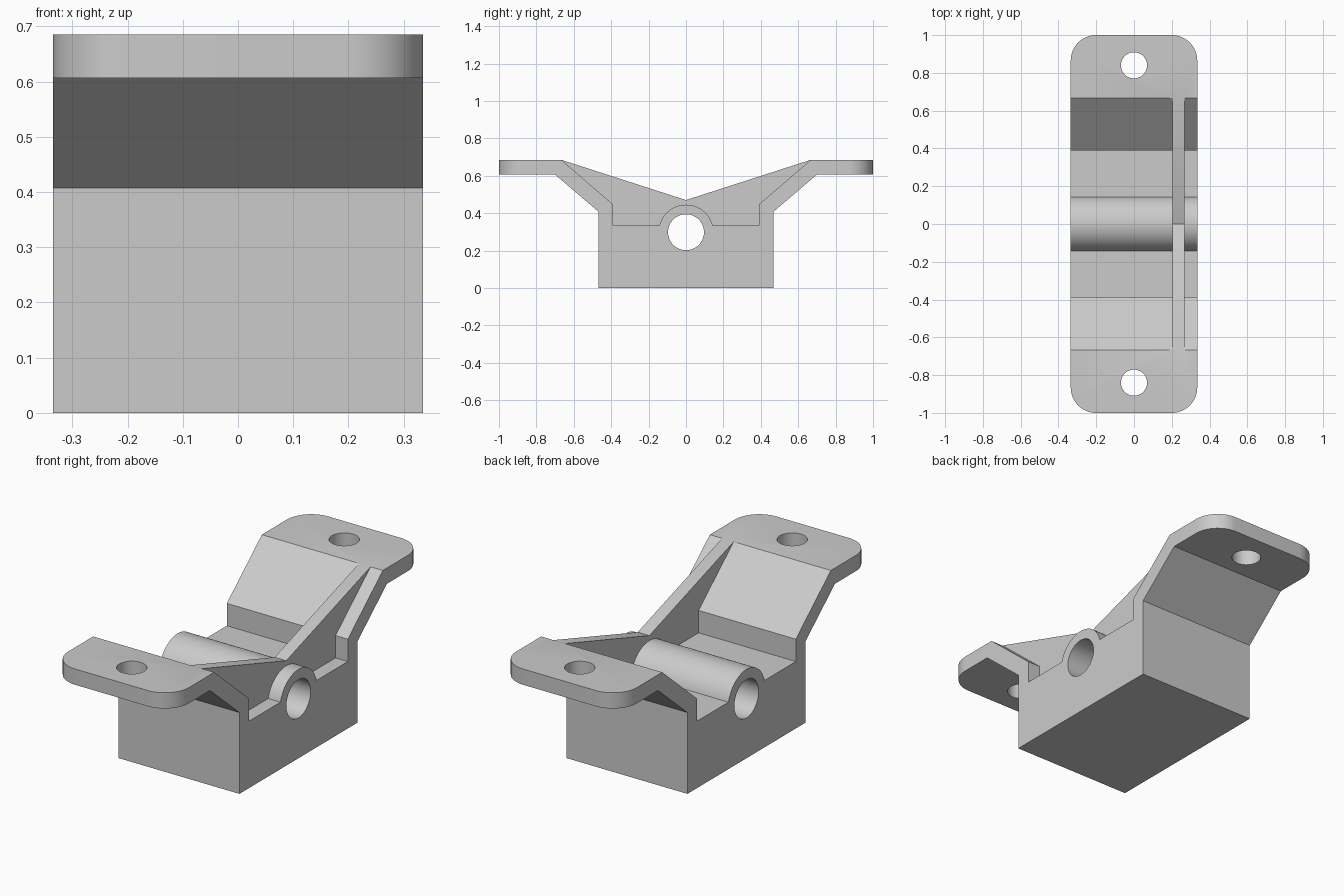
import bpy, bmesh, math

cube = bpy.data.objects.get("Cube")
if cube:
    bpy.data.objects.remove(cube, do_unlink=True)

HALF_WIDTH = 0.335
BORE_Z = 0.298

grey = bpy.data.materials.new("light_grey")
grey.use_nodes = True
colour = (0.6, 0.6, 0.6, 1)
grey.diffuse_color = colour
grey.node_tree.nodes["Principled BSDF"].inputs["Base Color"].default_value = colour


def make_object(name, bm):
    bmesh.ops.recalc_face_normals(bm, faces=bm.faces)
    mesh = bpy.data.meshes.new(name)
    bm.to_mesh(mesh)
    bm.free()
    mesh.materials.append(grey)
    obj = bpy.data.objects.new(name, mesh)
    bpy.context.collection.objects.link(obj)
    return obj


def extrude_profile(points, x0, x1):
    """Solid from a closed (y, z) outline, extruded along x."""
    bm = bmesh.new()
    face = bm.faces.new([bm.verts.new((x0, y, z)) for y, z in points])
    new = bmesh.ops.extrude_face_region(bm, geom=[face])["geom"]
    verts = [g for g in new if isinstance(g, bmesh.types.BMVert)]
    bmesh.ops.translate(bm, verts=verts, vec=(x1 - x0, 0, 0))
    return bm


def mirrored(half):
    """Close a +y half outline with its reflection."""
    return half + [(-y, z) for y, z in reversed(half) if y > 1e-6]


def cylinder(name, radius, depth, location, along_x=False):
    bm = bmesh.new()
    bmesh.ops.create_cone(bm, cap_ends=True, segments=64, radius1=radius,
                          radius2=radius, depth=depth)
    obj = make_object(name, bm)
    obj.location = location
    if along_x:
        obj.rotation_euler.y = math.pi / 2
    obj.hide_render = True
    return obj


def combine(target, other, operation):
    mod = target.modifiers.new(operation.lower(), "BOOLEAN")
    mod.operation = operation
    mod.solver = "EXACT"
    mod.object = other
    bpy.context.view_layer.objects.active = target
    bpy.ops.object.modifier_apply(modifier=mod.name)
    bpy.data.objects.remove(other, do_unlink=True)


# Body: block, sloping arms, mounting flanges and rounded bearing hump
hump_radius = 0.147
start = math.asin((0.335 - BORE_Z) / hump_radius)
steps = 24
hump = []
for i in range(steps + 1):
    a = start + (math.pi / 2 - start) * i / steps
    hump.append((hump_radius * math.cos(a), BORE_Z + hump_radius * math.sin(a)))
half = [(0.467, 0), (0.467, 0.407), (0.7, 0.606), (1, 0.606), (1, 0.685),
        (0.667, 0.685), (0.39, 0.447), (0.39, 0.335)] + hump
bm = extrude_profile(mirrored(half), -HALF_WIDTH, HALF_WIDTH)

# Rounded flange corners
corners = [e for e in bm.edges if all(abs(v.co.y) > 0.99 for v in e.verts)
           and abs(e.verts[0].co.z - e.verts[1].co.z) > 0.01]
bmesh.ops.bevel(bm, geom=corners, offset=0.135, segments=16, profile=0.5,
                affect="EDGES")
bracket = make_object("bearing_bracket", bm)

# Stiffening web with a V-shaped top, off centre
web_half = [(0.42, 0.25), (0.42, 0.43), (0.667, 0.65), (0.667, 0.685), (0, 0.47)]
web = make_object("stiffening_web", extrude_profile(mirrored(web_half), 0.203, 0.267))
combine(bracket, web, "UNION")

# Shaft bore and flange bolt holes
combine(bracket, cylinder("bore_cutter", 0.096, 1, (0, 0, BORE_Z), True), "DIFFERENCE")
for side in (-1, 1):
    hole = cylinder("bolt_hole_cutter", 0.069, 0.3, (0, side * 0.84, 0.645))
    combine(bracket, hole, "DIFFERENCE")

bpy.ops.object.select_all(action="DESELECT")
bracket.select_set(True)
bpy.context.view_layer.objects.active = bracket
bpy.ops.object.shade_smooth_by_angle(angle=math.radians(25))
